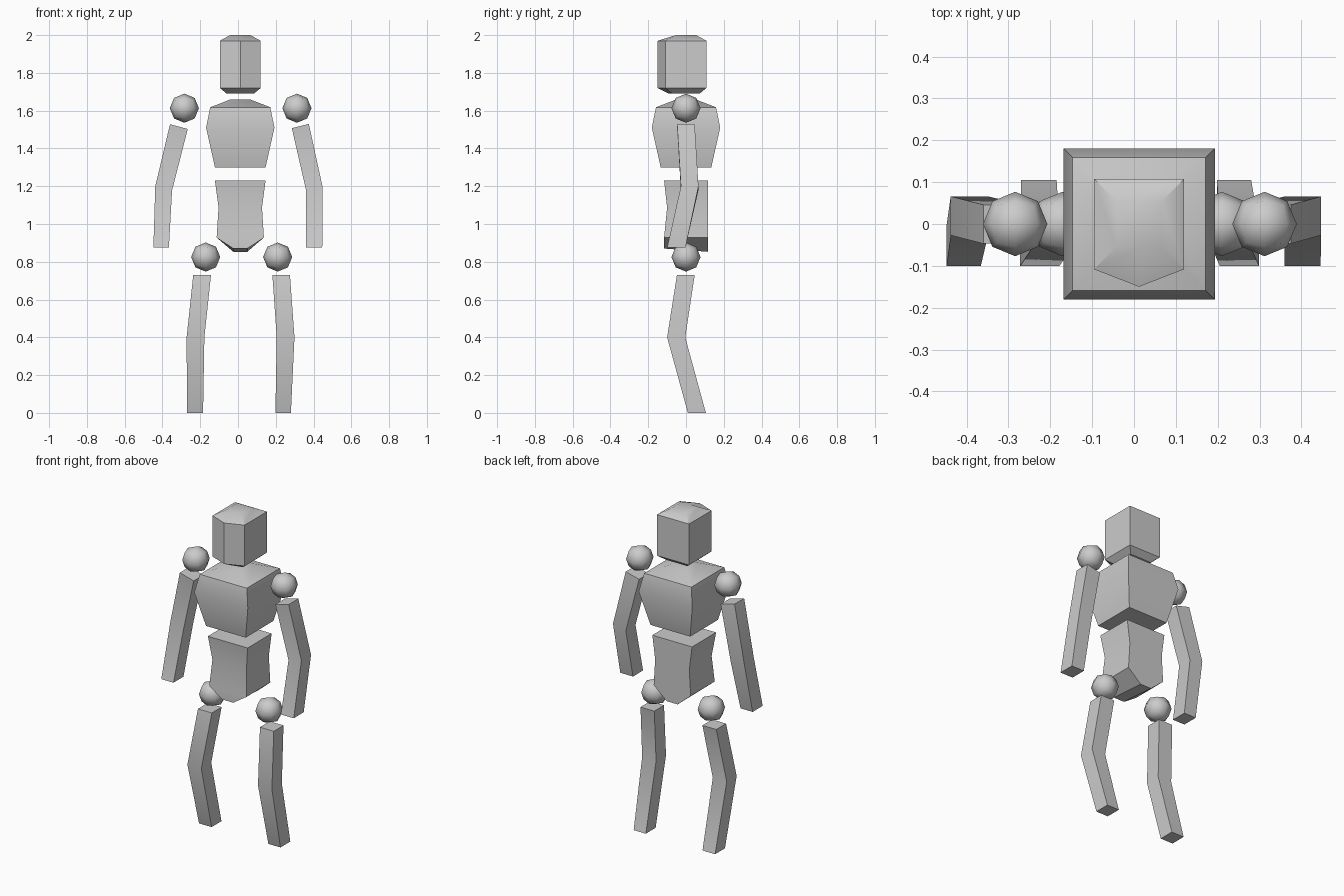
import bpy, bmesh, math

if "Cube" in bpy.data.objects:
    bpy.data.objects.remove(bpy.data.objects["Cube"])


def finish(name, bm, angle):
    bmesh.ops.recalc_face_normals(bm, faces=bm.faces)
    mesh = bpy.data.meshes.new(name)
    bm.to_mesh(mesh)
    bm.free()
    obj = bpy.data.objects.new(name, mesh)
    bpy.context.collection.objects.link(obj)
    bpy.ops.object.select_all(action='DESELECT')
    obj.select_set(True)
    bpy.context.view_layer.objects.active = obj
    bpy.ops.object.shade_smooth_by_angle(angle=math.radians(angle))
    return obj


def loft(name, rings):
    """Skin a stack of equal-sized point rings and cap both ends."""
    bm = bmesh.new()
    loops = [[bm.verts.new(p) for p in ring] for ring in rings]
    n = len(loops[0])
    for a, b in zip(loops, loops[1:]):
        for i in range(n):
            j = (i + 1) % n
            bm.faces.new((a[i], a[j], b[j], b[i]))
    bm.faces.new(loops[0])
    bm.faces.new(loops[-1])
    return finish(name, bm, 30)


def box_ring(x0, x1, y0, y1, z0, z1=None):
    """Rectangular ring; z0 at the x0 side, z1 at the x1 side."""
    z1 = z0 if z1 is None else z1
    return [(x0, y0, z0), (x1, y0, z1), (x1, y1, z1), (x0, y1, z0)]


def ball(name, x, z, r=0.077):
    """Cube divided once and pushed out to a sphere."""
    bm = bmesh.new()
    bmesh.ops.create_cube(bm, size=2)
    bmesh.ops.subdivide_edges(bm, edges=bm.edges[:], cuts=1, use_grid_fill=True)
    for v in bm.verts:
        v.co = v.co.normalized() * r
        v.co.x += x
        v.co.z += z
    finish(name, bm, 180)


CX = 0.012

# Head: box with a pointed face and bevelled top and bottom
head = []
for h, nose, z in ((0.072, -0.09, 1.69), (0.108, -0.15, 1.72),
                   (0.108, -0.15, 1.97), (0.054, -0.054, 2.0)):
    head.append([(CX - h, -h, z), (CX, nose, z), (CX + h, -h, z),
                 (CX + h, h, z), (CX - h, h, z)])
loft("head", head)

# Chest
loft("chest", [box_ring(CX - h, CX + h, -h, h, z) for h, z in
               ((0.134, 1.30), (0.181, 1.51), (0.159, 1.618), (0.05, 1.66))])

# Pelvis: narrowed waist and wedge-shaped underside
pelvis = [box_ring(CX - w, CX + w, -d, 0.116, z) for w, d, z in
          ((0.037, 0.116, 0.862), (0.125, 0.116, 0.928),
           (0.115, 0.10, 1.087), (0.134, 0.116, 1.23))]
pelvis[0] = [(x, y, 0.87 if y < 0 else 0.853) for x, y, z in pelvis[0]]
loft("pelvis", pelvis)

# Joint balls
for side, sx, hx in (("right", -0.284, -0.171), ("left", 0.312, 0.21)):
    ball(side + "_shoulder", sx, 1.613)
    ball(side + "_hip", hx, 0.825)

# Arms, bent backward at the elbow
loft("right_arm", [box_ring(-0.448, -0.366, -0.10, -0.003, 0.875),
                   box_ring(-0.438, -0.349, -0.027, 0.066, 1.20, 1.178),
                   box_ring(-0.36, -0.266, -0.047, 0.046, 1.528, 1.503)])
loft("left_arm", [box_ring(0.36, 0.446, -0.10, -0.003, 0.875),
                  box_ring(0.36, 0.447, -0.027, 0.066, 1.18, 1.20),
                  box_ring(0.285, 0.375, -0.047, 0.046, 1.507, 1.53)])

# Legs, bent forward at the knee
for name, foot, knee, top in (
        ("right_leg", (-0.27, -0.185), (-0.272, -0.178), (-0.237, -0.143)),
        ("left_leg", (0.198, 0.28), (0.205, 0.299), (0.182, 0.275))):
    loft(name, [box_ring(*foot, 0.01, 0.105, 0.0),
                box_ring(*knee, -0.10, -0.004, 0.40),
                box_ring(*top, -0.048, 0.046, 0.73)])
